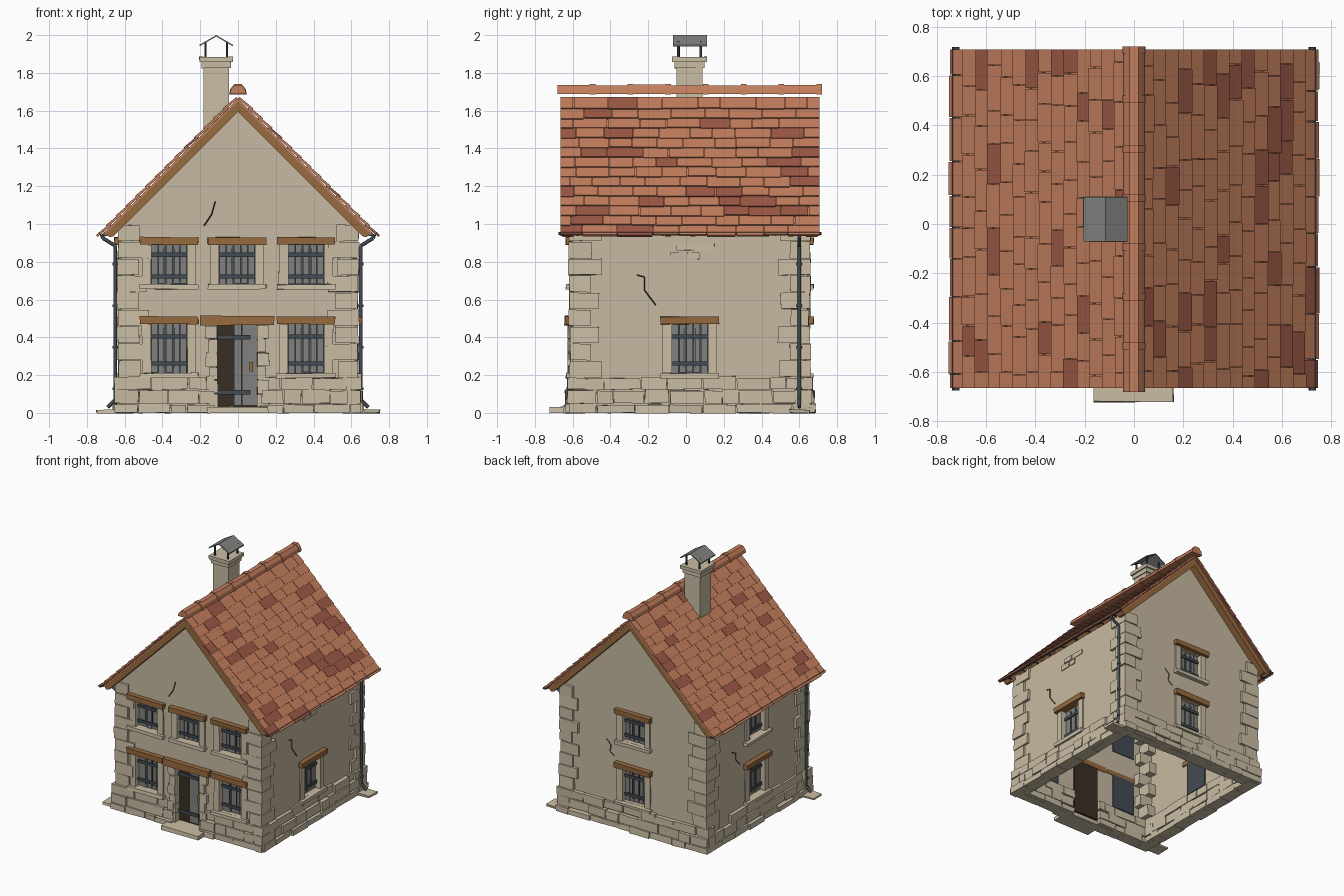
import bpy, bmesh, math, random
from mathutils import Vector, Matrix

if "Cube" in bpy.data.objects:
    bpy.data.objects.remove(bpy.data.objects["Cube"])

random.seed(4)
rnd = random.uniform


def mat(name, r, g, b):
    m = bpy.data.materials.new(name)
    m.diffuse_color = (r, g, b, 1)
    m.use_nodes = True
    m.node_tree.nodes["Principled BSDF"].inputs["Base Color"].default_value = m.diffuse_color
    return m


PLASTER = mat("plaster", 0.57, 0.49, 0.36)
STONE = mat("stone", 0.59, 0.51, 0.37)
TILE = mat("clay_tile", 0.55, 0.21, 0.11)
TILE_DARK = mat("dark_clay_tile", 0.33, 0.10, 0.06)
WOOD = mat("wood", 0.31, 0.145, 0.05)
IRON = mat("iron", 0.055, 0.07, 0.085)
GREY = mat("grey_board", 0.22, 0.22, 0.215)
DARK = mat("dark_door", 0.04, 0.028, 0.018)

# Wall frames: origin on the outer surface, direction along the wall, outward direction
FACES = {
    "front": (Vector((0, -0.60, 0)), Vector((1, 0, 0)), Vector((0, -1, 0))),
    "back": (Vector((0, 0.64, 0)), Vector((1, 0, 0)), Vector((0, 1, 0))),
    "right": (Vector((0.62, 0.02, 0)), Vector((0, 1, 0)), Vector((1, 0, 0))),
    "left": (Vector((-0.62, 0.02, 0)), Vector((0, 1, 0)), Vector((-1, 0, 0))),
}


def hexa(bm, corners, index=0):
    """Six-sided block from 8 corners (bottom four, top four)."""
    v = [bm.verts.new(c) for c in corners]
    for f in ((3, 2, 1, 0), (4, 5, 6, 7), (0, 1, 5, 4), (1, 2, 6, 5), (2, 3, 7, 6), (3, 0, 4, 7)):
        bm.faces.new([v[i] for i in f]).material_index = index


def box(bm, x0, x1, y0, y1, z0, z1, m=None, jit=0.0):
    """Axis-aligned block, optionally mapped through m and roughened."""
    m = m or (lambda a, b, c: Vector((a, b, c)))
    pts = [m(x, y, z) for z in (z0, z1) for x, y in ((x0, y0), (x1, y0), (x1, y1), (x0, y1))]
    hexa(bm, [p + Vector((rnd(-jit, jit), rnd(-jit, jit), rnd(-jit, jit))) for p in pts])


def on(face):
    """Map (along wall, outward, height) to world space."""
    o, u, d = FACES[face]
    return lambda a, b, c: o + u * a + d * b + Vector((0, 0, c))


def prism(bm, pts, y0, y1):
    """Extrude an xz profile along y."""
    a = [bm.verts.new((x, y0, z)) for x, z in pts]
    b = [bm.verts.new((x, y1, z)) for x, z in pts]
    bm.faces.new(a)
    bm.faces.new(b[::-1])
    for i in range(len(pts)):
        j = (i + 1) % len(pts)
        bm.faces.new((a[i], b[i], b[j], a[j]))


def tube(bm, p, q, r, n=8):
    p, q = Vector(p), Vector(q)
    d = q - p
    m = Matrix.Translation((p + q) / 2) @ d.to_track_quat('Z', 'Y').to_matrix().to_4x4()
    bmesh.ops.create_cone(bm, cap_ends=True, segments=n, radius1=r, radius2=r, depth=d.length, matrix=m)


def finish(bm, name, *mats, smooth=False):
    bmesh.ops.recalc_face_normals(bm, faces=bm.faces[:])
    me = bpy.data.meshes.new(name)
    bm.to_mesh(me)
    bm.free()
    for m in mats:
        me.materials.append(m)
    ob = bpy.data.objects.new(name, me)
    bpy.context.collection.objects.link(ob)
    bpy.ops.object.select_all(action='DESELECT')
    bpy.context.view_layer.objects.active = ob
    ob.select_set(True)
    if smooth:
        bpy.ops.object.shade_smooth_by_angle(angle=math.radians(50))
    return ob


# Windows: wall, centre, bottom, top
WINDOWS = [("front", u, 0.21, 0.47) for u in (-0.365, 0.36)]
WINDOWS += [("front", u, 0.68, 0.89) for u in (-0.365, -0.005, 0.36)]
WINDOWS += [(f, 0, 0.21, 0.47) for f in ("back", "left", "right")]
WINDOWS += [(f, 0, 0.68, 0.89) for f in ("back", "left")]

# Cutter for all openings
bm = bmesh.new()
for f, u, z0, z1 in WINDOWS:
    box(bm, u - 0.097, u + 0.097, -0.1, 0.1, z0, z1, on(f))
box(bm, -0.11, 0.105, -0.1, 0.1, 0.03, 0.465, on("front"))
cutter = finish(bm, "opening_cutter")
cutter.hide_render = True

# House walls: hollow shell, open below and under the roof
bm = bmesh.new()
prof = [(-0.62, 0), (0.62, 0), (0.62, 1.0), (0, 1.62), (-0.62, 1.0)]
a = [bm.verts.new((x, -0.60, z)) for x, z in prof]
b = [bm.verts.new((x, 0.64, z)) for x, z in prof]
bm.faces.new(a)
bm.faces.new(b[::-1])
bm.faces.new((a[1], b[1], b[2], a[2]))
bm.faces.new((a[4], b[4], b[0], a[0]))
walls = finish(bm, "walls", PLASTER)
s = walls.modifiers.new("thickness", 'SOLIDIFY')
s.thickness, s.offset = 0.05, -1
c = walls.modifiers.new("openings", 'BOOLEAN')
c.object, c.operation, c.solver = cutter, 'DIFFERENCE', 'EXACT'
for m in ("thickness", "openings"):
    bpy.ops.object.modifier_apply(modifier=m)
bpy.data.objects.remove(cutter)

# Window and door parts gathered by material
frames, lintels, boards, iron, backs = (bmesh.new() for _ in range(5))
for f, u, z0, z1 in WINDOWS:
    m = on(f)
    for sgn in (-1, 1):
        e = sorted((u + sgn * 0.095, u + sgn * 0.143))
        box(frames, *e, -0.03, 0.012, z0, z1, m, 0.002)
    box(frames, u - 0.155, u + 0.155, -0.03, 0.035, z0 - 0.026, z0, m, 0.003)
    box(lintels, u - 0.155, u + 0.155, -0.04, 0.036, z1, z1 + 0.04, m, 0.003)
    box(backs, u - 0.1, u + 0.1, -0.045, -0.038, z0 - 0.005, z1 + 0.005, m)
    for i in range(5):
        x = u - 0.095 + i * 0.038
        box(boards, x + 0.002, x + 0.036, -0.038, rnd(-0.03, -0.024), z0 + rnd(0, 0.006), z1, m)
    for k in (0.2, 0.75):
        z = z0 + (z1 - z0) * k
        box(iron, u - 0.098, u + 0.098, -0.026, -0.015, z - 0.011, z + 0.011, m)
    for k in (-0.03, 0.03):
        box(iron, u + k - 0.002, u + k + 0.002, -0.026, -0.02, z0 + 0.03, z1 - 0.02, m)
m = on("front")
box(lintels, -0.2, 0.19, -0.04, 0.045, 0.465, 0.513, m, 0.003)
for i in range(6):  # stacked door jamb stones
    z = 0.03 + i * 0.0725
    w = 0.062 if i % 2 else 0.045
    box(frames, -0.11 - w, -0.108, -0.03, 0.025, z, z + 0.069, m, 0.003)
    box(frames, 0.102, 0.102 + w, -0.03, 0.025, z, z + 0.069, m, 0.003)
for i in range(3):  # grey door planks
    x = -0.02 + i * 0.041
    box(boards, x, x + 0.039, -0.035, -0.026, 0.04, 0.465, m)
for z in (0.11, 0.4):
    box(iron, -0.108, 0.065, -0.026, -0.015, z - 0.012, z + 0.012, m)
box(lintels, 0.06, 0.08, -0.026, -0.012, 0.22, 0.27, m)
finish(frames, "window_and_door_stones", STONE)
finish(lintels, "lintels", WOOD)
finish(boards, "shutter_boards", GREY)
finish(iron, "iron_straps", IRON)
finish(backs, "window_backs", IRON)
bm = bmesh.new()
box(bm, -0.112, 0.107, -0.05, -0.034, 0.03, 0.467, m)
finish(bm, "door", DARK)

# Base stones running through all four walls
bm = bmesh.new()
for f in FACES:
    half = 0.655 if f in ("front", "back") else 0.64
    for z0, z1, out in ((0, 0.046, 0.042), (0.05, 0.12, 0.035), (0.124, 0.188, 0.025)):
        u = -half
        while u < half - 0.01:
            e = min(u + rnd(0.08, 0.2), half)
            if half - e < 0.05:
                e = half
            for p, q in ([(u, min(e, -0.12)), (max(u, 0.115), e)] if f == "front" else [(u, e)]):
                if q - p > 0.015:
                    box(bm, p, q - 0.004, -0.065, out + rnd(-0.012, 0.006), z0, z1 + rnd(-0.006, 0.006), on(f), 0.003)
            u = e
finish(bm, "base_stones", STONE)

# Corner quoins, alternating long and short
bm = bmesh.new()
for sx in (-1, 1):
    for wy, sy in ((-0.60, 1), (0.64, -1)):
        for i in range(9):
            z = 0.19 + i * 0.09
            lx, ly = ((0.13, 0.085) if i % 2 else (0.085, 0.135))
            o = rnd(0.012, 0.022)
            xs = sorted((sx * (0.62 + o), sx * (0.62 - lx - rnd(0, 0.02))))
            ys = sorted((wy - sy * o, wy + sy * (ly + rnd(0, 0.02))))
            box(bm, *xs, *ys, z, min(z + 0.086, 0.995), None, 0.003)
finish(bm, "corner_quoins", STONE)

# Door step, splash stones and exposed bricks
bm = bmesh.new()
box(bm, -0.165, 0.16, -0.72, -0.59, 0, 0.032, None, 0.003)
box(bm, 0.645, 0.75, 0.55, 0.655, 0, 0.016, None, 0.004)
box(bm, -0.75, -0.645, -0.61, -0.505, 0, 0.016, None, 0.004)
for y, z, w in ((-0.07, 0.86, 0.08), (0.02, 0.86, 0.11), (-0.1, 0.815, 0.08), (-0.01, 0.815, 0.06)):
    box(bm, y, y + w, 0, 0.008, z, z + 0.036, on("right"), 0.002)
finish(bm, "loose_stones", STONE)

# Hairline cracks in the plaster
bm = bmesh.new()
CRACKS = [("front", [(-0.12, 1.12), (-0.14, 1.05), (-0.18, 0.99)]),
          ("right", [(-0.28, 0.73), (-0.24, 0.72), (-0.24, 0.65), (-0.18, 0.57)]),
          ("back", [(0.24, 0.66), (0.2, 0.62), (0.21, 0.57), (0.17, 0.54)]),
          ("left", [(0.3, 0.66), (0.25, 0.63), (0.25, 0.58), (0.2, 0.53)])]
for f, path in CRACKS:
    for (u0, z0), (u1, z1) in zip(path, path[1:]):
        tube(bm, on(f)(u0, 0, z0), on(f)(u1, 0, z1), 0.003, 4)
finish(bm, "plaster_cracks", DARK)

# Roof: thin deck and overlapping tile rows on both slopes
Y0, Y1, ROWS, LEN = -0.665, 0.71, 14, 0.0515
deck, tiles = bmesh.new(), bmesh.new()
prism(deck, [(0, 1.662), (0.715, 0.947), (0.709, 0.941), (0, 1.65), (-0.709, 0.941), (-0.715, 0.947)], Y0 + 0.01, Y1 - 0.01)
for sx in (-1, 1):
    for r in range(ROWS):
        y = Y0
        while y < Y1 - 0.001:
            e = min(y + (rnd(0.05, 0.14) if y == Y0 else rnd(0.11, 0.19)), Y1)
            if Y1 - e < 0.05:
                e = Y1
            t0, t1 = r * LEN, (r + 1) * LEN + 0.012 + rnd(-0.003, 0.004)
            pts = []
            for lo, hi in ((0.001, 0.009), ):
                for t, y_, h in ((t0, y, lo), (t1, y, hi), (t1, e - 0.003, hi), (t0, e - 0.003, lo)):
                    pts.append((t, y_, h))
            corners = [Vector((sx * (t + (h + k) * 0.7), yy, 1.662 - t + (h + k) * 0.7))
                       for k in (0, 0.013) for t, yy, h in pts]
            hexa(tiles, corners, 1 if random.random() < 0.17 else 0)
            y = e
finish(deck, "roof_deck", TILE)
finish(tiles, "roof_tiles", TILE, TILE_DARK)

# Ridge caps
bm = bmesh.new()
for i in range(7):
    y, k = -0.68 + i * 0.2, rnd(-0.003, 0.003)
    prism(bm, [(-0.044, 1.688), (-0.038, 1.712), (-0.018, 1.735 + k), (0.018, 1.735 + k), (0.038, 1.712), (0.044, 1.688)], y, y + 0.175)
    prism(bm, [(-0.047, 1.685), (-0.041, 1.715), (-0.019, 1.741), (0.019, 1.741), (0.041, 1.715), (0.047, 1.685)], y + 0.17, y + 0.2)
finish(bm, "ridge_caps", TILE)

# Gable boards and rafter tails
bm = bmesh.new()
for sx in (-1, 1):
    for y0, y1 in ((-0.655, -0.595), (0.635, 0.695)):
        prism(bm, [(0, 1.65), (sx * 0.7, 0.95), (sx * 0.682, 0.93), (sx * 0.66, 0.935), (0, 1.595)], y0, y1)
    for i in range(9):
        y = -0.5 + i * 0.13
        prism(bm, [(sx * 0.58, 1.07), (sx * 0.7, 0.95), (sx * 0.685, 0.935), (sx * 0.58, 1.035)], y, y + 0.03)
finish(bm, "gable_boards_and_rafters", WOOD)

# Gutters and downpipes, the pipes on opposite corners
bm = bmesh.new()
for sx, y in ((1, 0.6), (-1, -0.56)):
    arc = [(sx * 0.722 + r * math.cos(t * math.pi / 6), 0.957 + r * math.sin(t * math.pi / 6))
           for r, ts in ((0.015, range(6, 13)), (0.012, range(12, 5, -1))) for t in ts]
    prism(bm, arc, -0.675, 0.717)
    path = [(0.722, 0.945), (0.715, 0.925), (0.65, 0.885), (0.65, 0.07), (0.69, 0.03)]
    for (x0, z0), (x1, z1) in zip(path, path[1:]):
        tube(bm, (sx * x0, y, z0), (sx * x1, y, z1), 0.01)
    for z in (0.12, 0.34, 0.56, 0.78):
        tube(bm, (sx * 0.65, y, z), (sx * 0.65, y, z + 0.015), 0.014)
    for i in range(9):
        box(bm, *sorted((sx * 0.69, sx * 0.73)), -0.58 + i * 0.15, -0.57 + i * 0.15, 0.936, 0.944)
finish(bm, "gutters_and_downpipes", IRON, smooth=True)

# Chimney with stepped collar
bm = bmesh.new()
box(bm, -0.183, -0.047, -0.05, 0.088, 1.4, 1.83)
box(bm, -0.192, -0.038, -0.06, 0.098, 1.825, 1.858, None, 0.002)
box(bm, -0.205, -0.026, -0.072, 0.11, 1.858, 1.885, None, 0.002)
finish(bm, "chimney", STONE)

# Chimney hood: posts and folded sheet
bm = bmesh.new()
for x in (-0.172, -0.058):
    for y in (-0.04, 0.078):
        tube(bm, (x, y, 1.88), (x, y, 1.965), 0.007, 6)
finish(bm, "hood_posts", IRON)
bm = bmesh.new()
prism(bm, [(-0.205, 1.94), (-0.115, 1.992), (-0.026, 1.94), (-0.026, 1.948), (-0.115, 2.0), (-0.205, 1.948)], -0.07, 0.11)
finish(bm, "chimney_hood", GREY)
